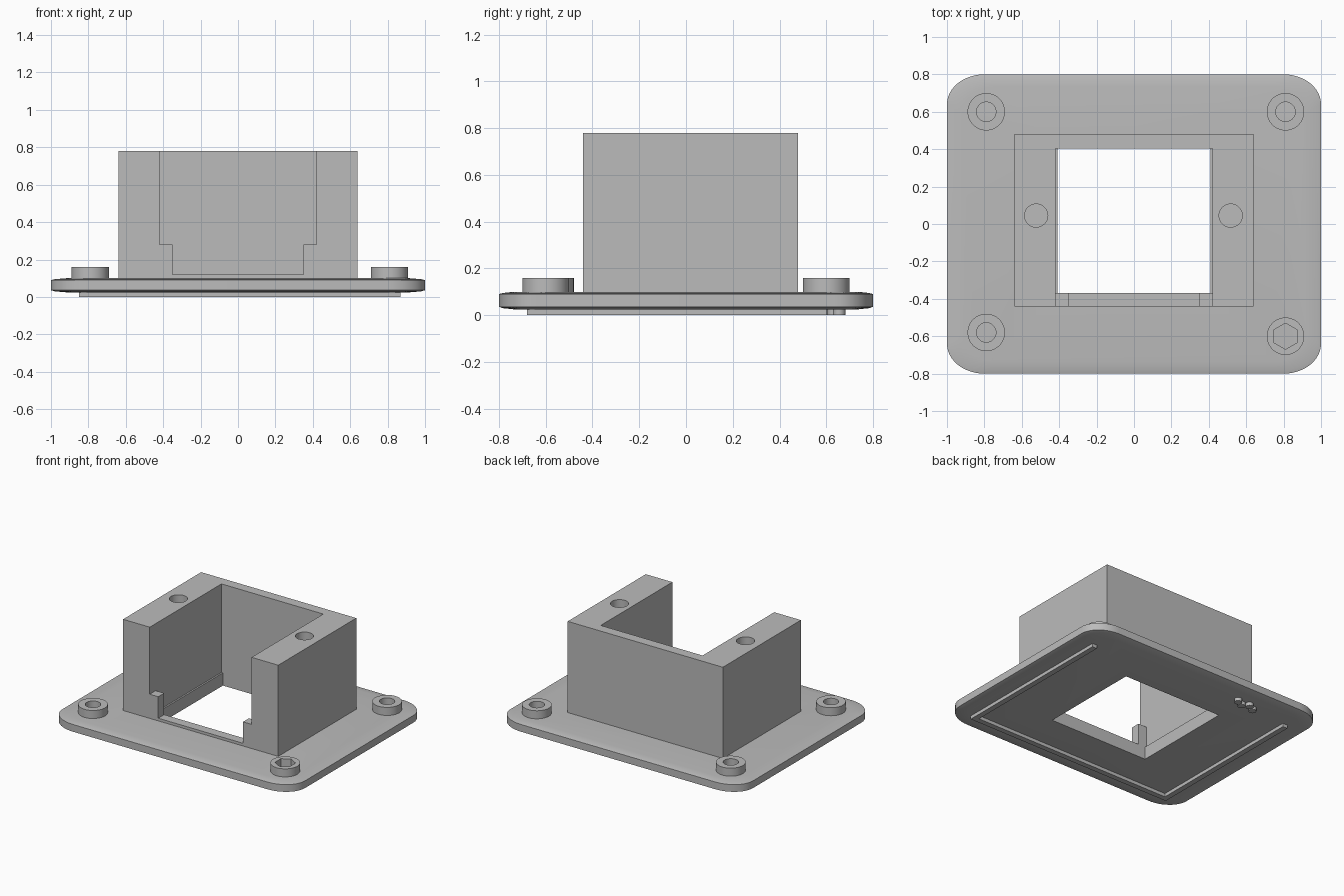
import bpy
import bmesh
from math import sin, cos, pi, radians

if "Cube" in bpy.data.objects:
    bpy.data.objects.remove(bpy.data.objects["Cube"])

GREY = (0.5, 0.5, 0.5, 1)
grey = bpy.data.materials.new("plain grey")
grey.use_nodes = True
grey.diffuse_color = GREY
grey.node_tree.nodes["Principled BSDF"].inputs["Base Color"].default_value = GREY


def loft(name, rings):
    """Closed solid through matching rings of points, bottom to top."""
    bm = bmesh.new()
    loops = [[bm.verts.new(p) for p in ring] for ring in rings]
    for low, high in zip(loops, loops[1:]):
        for i in range(len(low)):
            j = (i + 1) % len(low)
            bm.faces.new((low[i], low[j], high[j], high[i]))
    bm.faces.new(loops[0][::-1])
    bm.faces.new(loops[-1])
    mesh = bpy.data.meshes.new(name)
    bm.to_mesh(mesh)
    bm.free()
    mesh.materials.append(grey)
    obj = bpy.data.objects.new(name, mesh)
    bpy.context.collection.objects.link(obj)
    return obj


def prism(name, outline, z0, z1):
    return loft(name, [[(x, y, z) for x, y in outline] for z in (z0, z1)])


def box(name, x0, x1, y0, y1, z0, z1):
    return prism(name, [(x0, y0), (x1, y0), (x1, y1), (x0, y1)], z0, z1)


def cylinder(name, x, y, r, z0, z1, sides=40):
    turns = [pi / 2 + 2 * pi * i / sides for i in range(sides)]
    return prism(name, [(x + r * cos(a), y + r * sin(a)) for a in turns], z0, z1)


def activate(obj):
    bpy.ops.object.select_all(action='DESELECT')
    obj.select_set(True)
    bpy.context.view_layer.objects.active = obj


def cut(obj, *cutters):
    activate(obj)
    for cutter in cutters:
        mod = obj.modifiers.new("cut", 'BOOLEAN')
        mod.operation = 'DIFFERENCE'
        mod.solver = 'EXACT'
        mod.object = cutter
        bpy.ops.object.modifier_apply(modifier=mod.name)
        bpy.data.objects.remove(cutter)


def smooth(obj):
    activate(obj)
    bpy.ops.object.shade_smooth_by_angle(angle=radians(30))


def window():
    return box("window_cutter", -0.408, 0.41, -0.37, 0.405, -0.1, 0.9)


# Base plate: rounded corners, faintly crowned faces, square window
outline = []
for quarter, (sx, sy) in enumerate([(1, 1), (-1, 1), (-1, -1), (1, -1)]):
    for i in range(13):
        a = (quarter + i / 12) * pi / 2
        outline.append((sx * 0.8 + 0.2 * cos(a), sy * 0.64 + 0.16 * sin(a)))
levels = [(0.92, 0.025), (0.98, 0.03), (1, 0.036), (1, 0.09), (0.98, 0.095), (0.92, 0.1)]
plate = loft("base_plate", [[(x * s, y * s, z) for x, y in outline] for s, z in levels])
cut(plate, window())
smooth(plate)

# Housing: three walls around an open-fronted cavity, with screw holes on top
housing = box("housing", -0.64, 0.64, -0.44, 0.48, 0.09, 0.78)
cut(housing,
    box("cavity_cutter", -0.42, 0.42, -0.6, 0.405, 0.12, 0.9),
    window(),
    cylinder("left_screw_cutter", 0.517, 0.045, 0.062, 0.4, 0.9),
    cylinder("right_screw_cutter", -0.523, 0.045, 0.062, 0.4, 0.9))
smooth(housing)

# Small stops at the front corners of the cavity
box("left_stop", 0.35, 0.42, -0.44, -0.37, 0.12, 0.28)
box("right_stop", -0.42, -0.35, -0.44, -0.37, 0.12, 0.28)

# Corner bosses: three round sockets and one hexagonal
bosses = [("back_right", -0.79, 0.6, 0.052, 40), ("back_left", 0.81, 0.6, 0.052, 40),
          ("front_right", -0.79, -0.58, 0.052, 40), ("front_left", 0.81, -0.6, 0.07, 6)]
for place, x, y, hole, sides in bosses:
    boss = cylinder(place + "_boss", x, y, 0.1, 0.085, 0.16)
    cut(boss, cylinder("socket_cutter", x, y, hole, 0.05, 0.2, sides))
    smooth(boss)

# U-shaped rib under the plate, open at the back
prism("underside_rib", [(-0.85, -0.68), (0.87, -0.68), (0.87, 0.6), (0.83, 0.6),
                        (0.83, -0.64), (-0.81, -0.64), (-0.81, 0.6), (-0.85, 0.6)], 0, 0.03)

# Cluster of small nubs under the back edge
for i, y in enumerate((0.625, 0.655, 0.63, 0.655)):
    smooth(cylinder(f"underside_nub_{i + 1}", -0.52 + 0.05 * i, y, 0.027, 0, 0.03, 16))
